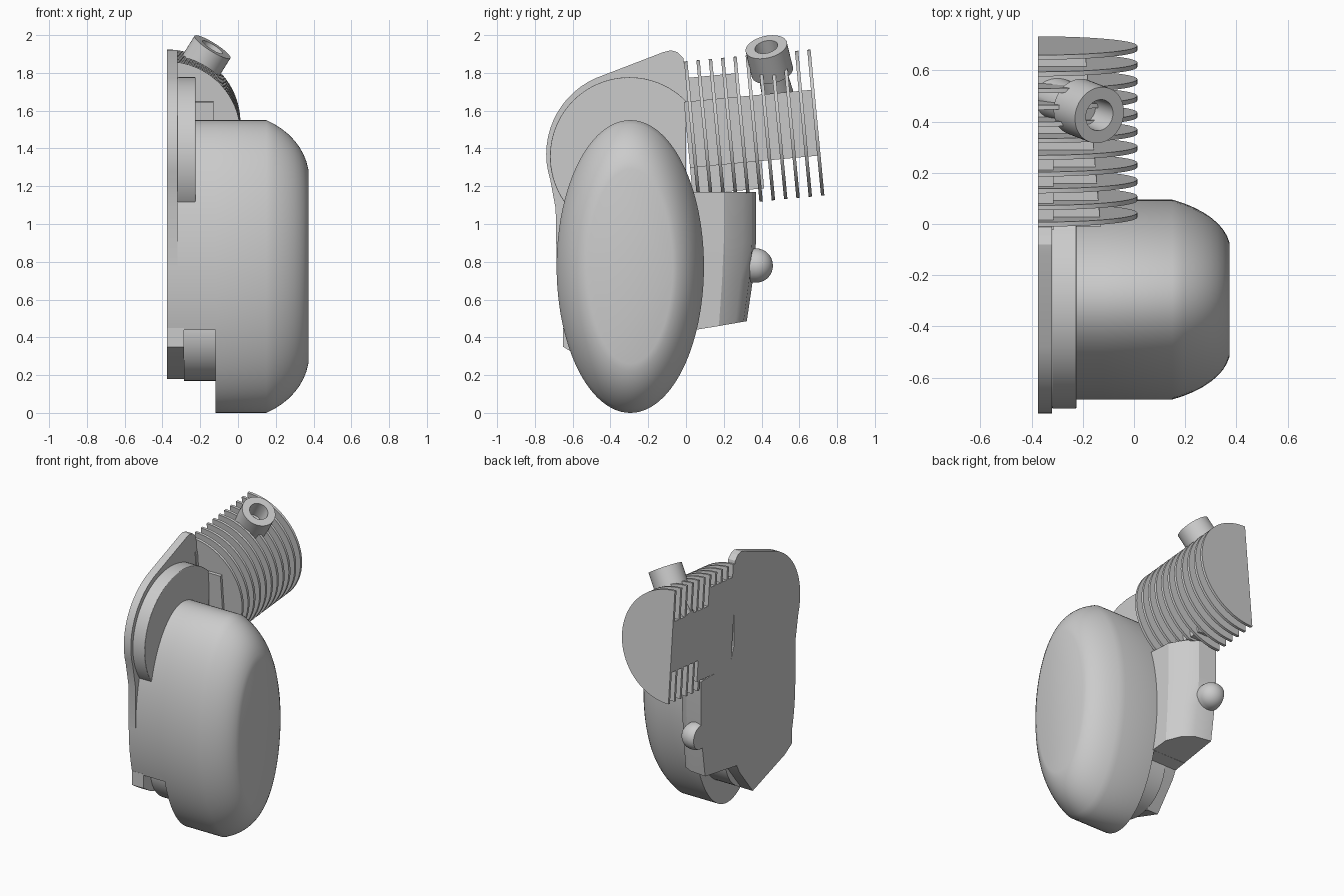
import bpy, bmesh, math
from mathutils import Matrix, Vector

if "Cube" in bpy.data.objects:
    bpy.data.objects.remove(bpy.data.objects["Cube"], do_unlink=True)

CUT = -0.375  # flat mounting side of the half engine

grey = bpy.data.materials.new("plain grey")
grey.use_nodes = True
grey.diffuse_color = (0.6, 0.6, 0.6, 1)
grey.node_tree.nodes["Principled BSDF"].inputs["Base Color"].default_value = (0.6, 0.6, 0.6, 1)


def trim(bm, point, normal):
    """Remove everything behind a plane and close the opening."""
    geom = bm.verts[:] + bm.edges[:] + bm.faces[:]
    bmesh.ops.bisect_plane(bm, geom=geom, dist=1e-5, plane_co=point,
                           plane_no=normal, clear_inner=True)
    bmesh.ops.holes_fill(bm, edges=[e for e in bm.edges if e.is_boundary], sides=0)


def loft(name, rings, matrix=Matrix(), cuts=(), bevel=0, angle=35):
    """Skin a row of matching rings, cap both ends."""
    bm = bmesh.new()
    loops = [[bm.verts.new(matrix @ Vector(p)) for p in ring] for ring in rings]
    n = len(loops[0])
    for a, b in zip(loops, loops[1:]):
        for i in range(n):
            j = (i + 1) % n
            bm.faces.new((a[i], a[j], b[j], b[i]))
    bm.faces.new(loops[0][::-1])
    bm.faces.new(loops[-1])
    for point, normal in cuts:
        trim(bm, point, normal)
    bmesh.ops.recalc_face_normals(bm, faces=bm.faces)
    mesh = bpy.data.meshes.new(name)
    bm.to_mesh(mesh)
    bm.free()
    mesh.materials.append(grey)
    obj = bpy.data.objects.new(name, mesh)
    bpy.context.collection.objects.link(obj)
    bpy.ops.object.select_all(action='DESELECT')
    obj.select_set(True)
    bpy.context.view_layer.objects.active = obj
    if bevel:
        mod = obj.modifiers.new("rounded edge", 'BEVEL')
        mod.width, mod.segments = bevel, 4
        mod.limit_method = 'ANGLE'
    bpy.ops.object.shade_smooth_by_angle(angle=math.radians(angle))
    return obj


def oval(cy, cz, ry, rz, n=96):
    steps = [2 * math.pi * i / n for i in range(n)]
    return [(cy + ry * math.cos(t), cz + rz * math.sin(t)) for t in steps]


def at_x(points, x):
    return [(x, y, z) for y, z in points]


def prism(name, points, x0, x1, **options):
    return loft(name, [at_x(points, x0), at_x(points, x1)], **options)


def lathe(name, profile, matrix, cuts=(), n=40):
    """Turn a (radius, height) profile about local z."""
    rings = [[(x, y, h) for x, y in oval(0, 0, r, r, n)] for r, h in profile]
    return loft(name, rings, matrix, cuts)


SIDE = (Vector((CUT, 0, 0)), Vector((1, 0, 0)))

# Large oval side cover with a rounded shoulder
CY, CZ, RY, RZ = -0.295, 0.775, 0.39, 0.775
shoulder = [(-0.12, 0), (0.15, 0)]
for k in range(1, 9):
    t = math.radians(28 + 54 * k / 8)
    f = (math.sin(t) - math.sin(math.radians(28))) / (math.sin(math.radians(82)) - math.sin(math.radians(28)))
    g = (math.cos(math.radians(28)) - math.cos(t)) / (math.cos(math.radians(28)) - math.cos(math.radians(82)))
    shoulder.append((0.15 + 0.222 * f, g))
loft("oval_cover", [at_x(oval(CY, CZ, RY - 0.165 * g, RZ - 0.26 * g), x) for x, g in shoulder], angle=30)

# Crankcase continuing the oval inward, flat underneath
prism("crankcase", oval(CY, CZ, RY, RZ), CUT, -0.12,
      cuts=[(Vector((0, 0, 0.44)), Vector((0, 0, 1)))])

# Round boss and angled sump under the crankcase
prism("lower_boss", oval(-0.3, 0.44, 0.27, 0.27, 64), -0.285, -0.12)
prism("sump", [(-0.65, 0.45), (-0.65, 0.35), (-0.57, 0.3), (-0.21, 0.18),
               (-0.06, 0.37), (-0.02, 0.45)], CUT, -0.285)

# Upper back plate: arc at the front, slope up to a rounded peak
arc = [(-0.3 + 0.44 * math.cos(math.radians(a)), 1.37 + 0.44 * math.sin(math.radians(a)))
       for a in range(114, 204, 6)]
prism("back_plate", [(0.0, 0.9), (0.0, 1.8), (-0.015, 1.88), (-0.045, 1.91), (-0.08, 1.92),
                     (-0.12, 1.91)] + arc + [(-0.69, 1.08), (-0.685, 0.78)], CUT, -0.32, angle=25)

# Round timing cover, straight at the back
prism("timing_cover", oval(-0.3, 1.357, 0.42, 0.42), -0.32, -0.225, bevel=0.045,
      cuts=[(Vector((0, 0, 0)), Vector((0, -1, 0)))])

# Gearbox behind the crankcase, narrowing towards the bottom
plan = [(CUT, -0.1), (-0.1, -0.1), (-0.12, 0.2), (-0.18, 0.3), (-0.25, 0.35), (CUT, 0.37)]


def gear_ring(z, s, slope=0.0):
    return [(x, y * s if y > 0 else y, z + slope * y) for x, y in plan]


loft("gearbox", [gear_ring(0.43, 0.87, 0.15), gear_ring(0.7, 0.955), gear_ring(0.9, 1),
                 gear_ring(1.17, 1)], angle=25)

# Domed knob on the gearbox
dome = [(0.09, -0.06)] + [(0.09 * math.cos(math.radians(a)) + 0.001, 0.09 * math.sin(math.radians(a)))
                          for a in range(0, 91, 10)]
lathe("knob", dome, Matrix.Translation((-0.335, 0.37, 0.78)) @ Matrix.Rotation(-math.pi / 2, 4, 'X'), [SIDE])

# Barrel frame: local z runs back along the slightly raised cylinder axis
TILT = math.radians(5.4)
barrel = Matrix.Translation((CUT, 0.035, 1.475)) @ Matrix.Rotation(TILT - math.pi / 2, 4, 'X')

# Cooling fins
for i in range(11):
    cuts = [SIDE]
    if i < 5:
        cuts.append((Vector((0, 0, 1.165)), Vector((0, 0, 1))))
    h = i * 0.0655
    lathe("cooling_fin_%d" % (i + 1), [(0.388, h - 0.009), (0.388, h + 0.009)], barrel, cuts, 80)


def block(name, x0, x1, y0, y1, length, start=-0.03):
    """Box along the barrel; local -y points up, x is the width at each end."""
    def ring(x, h):
        return [(0, -y0, h), (x, -y0, h), (x, -y1, h), (0, -y1, h)]
    loft(name, [ring(x0, start), ring(x1, start + length)], barrel)


block("barrel_core", 0.245, 0.185, -0.175, 0.175, 0.685)
block("barrel_upper_core", 0.06, 0.06, 0.1, 0.3, 0.3)
block("barrel_lower_core", 0.2, 0.18, -0.32, -0.1, 0.38)

# Angled plug socket: tapered stem and hollow collar
axis = Vector((0.52, -0.2, 0.83)).normalized()
socket = Matrix.Translation((-0.135, 0.425, 1.937)) @ axis.to_track_quat('Z', 'Y').to_matrix().to_4x4()
lathe("plug_stem", [(0.09, -0.42), (0.075, -0.14)], socket, [SIDE])
lathe("plug_collar", [(0.08, -0.165), (0.112, -0.16), (0.112, 0), (0.062, 0), (0.055, -0.12)], socket, [SIDE])
